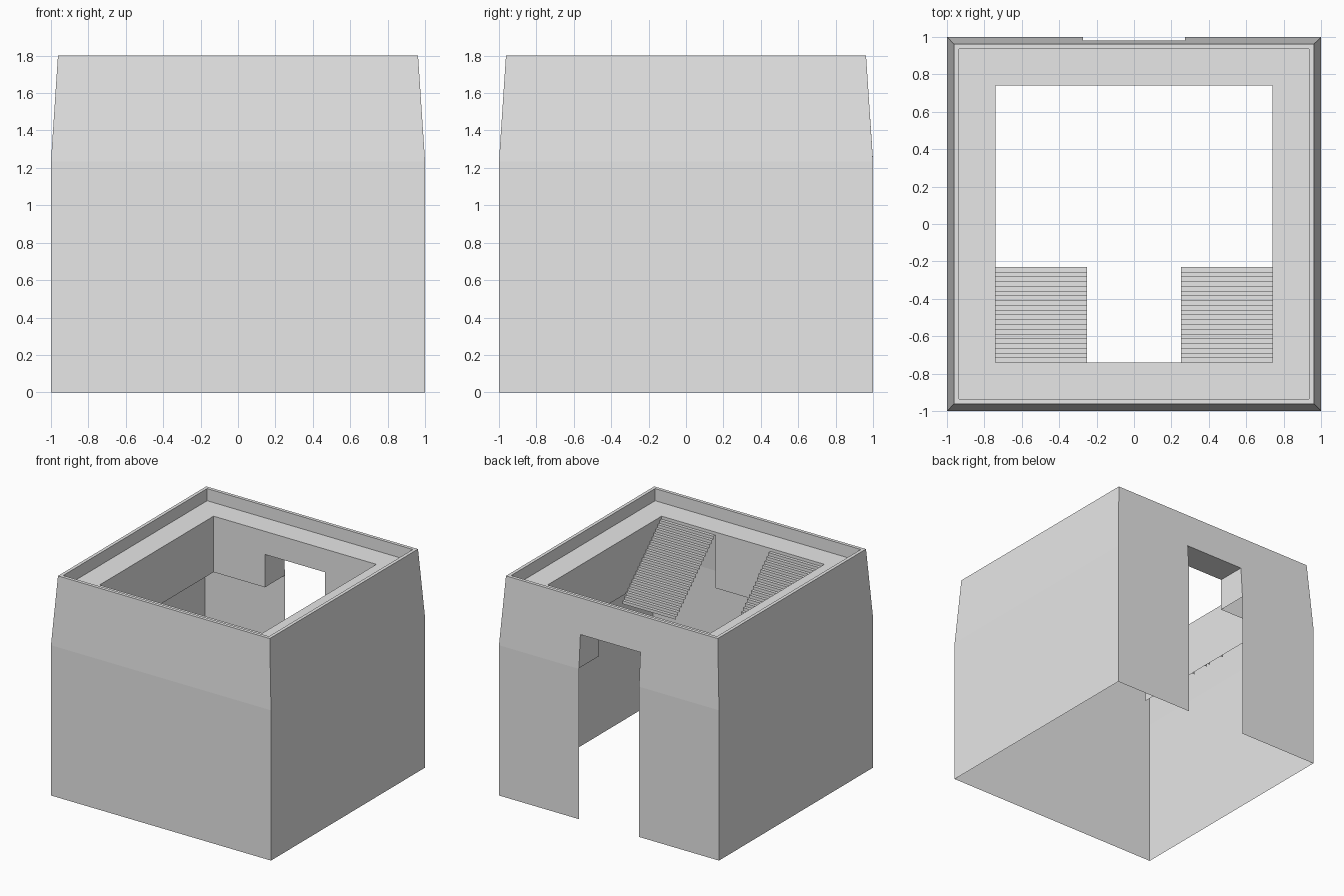
import bpy, bmesh, math
from mathutils import Vector

if "Cube" in bpy.data.objects:
    bpy.data.objects.remove(bpy.data.objects["Cube"])

stone = bpy.data.materials.new("grey stone")
stone.diffuse_color = (0.8, 0.8, 0.8, 1)
stone.use_nodes = True
stone.node_tree.nodes["Principled BSDF"].inputs["Base Color"].default_value = stone.diffuse_color

IN, TOP, GROUND = 0.74, 1.70, 1.24      # courtyard half-width, walkway height, ground level
DOOR_X, DOOR_Z = 0.273, 1.51
STAIR_X = 0.25


def finish(bm, name):
    mesh = bpy.data.meshes.new(name)
    bm.to_mesh(mesh)
    bm.free()
    mesh.materials.append(stone)
    ob = bpy.data.objects.new(name, mesh)
    bpy.context.collection.objects.link(ob)
    return ob


def face(bm, pts):
    return bm.faces.new([bm.verts.new(p) for p in pts])


def split(bm, test, co, no):
    """Cut only the faces that pass the test with a plane."""
    fs = [f for f in bm.faces if test(f.calc_center_median())]
    geom = set(fs)
    for f in fs:
        geom.update(f.edges)
        geom.update(f.verts)
    bmesh.ops.bisect_plane(bm, geom=list(geom), dist=1e-5, plane_co=co, plane_no=no)


def remove(bm, test):
    fs = [f for f in bm.faces if test(f.calc_center_median())]
    bmesh.ops.delete(bm, geom=fs, context='FACES')


# Walls: a square section swept round the court (wall, taper, parapet, walkway, inner skirt)
bm = bmesh.new()
profile = [(1, 0), (1, 1.235), (0.9625, 1.8), (0.935, 1.8), (0.935, TOP), (IN, TOP), (IN, GROUND)]
rings = [[bm.verts.new((sx * r, sy * r, z)) for sx, sy in ((-1, -1), (1, -1), (1, 1), (-1, 1))]
         for r, z in profile]
for a, b in zip(rings, rings[1:]):
    for i in range(4):
        j = (i + 1) % 4
        bm.faces.new((a[i], a[j], b[j], b[i]))


def vertical_back(c):
    return c.y > 0.7 and not (c.z > 1.69)


def front_skirt(c):
    return abs(c.y + IN) < 1e-3 and c.z < 1.69


# Gate opening through the back wall and back skirt
for s in (-1, 1):
    split(bm, vertical_back, (s * DOOR_X, 0, 0), (1, 0, 0))
split(bm, vertical_back, (0, 0, DOOR_Z), (0, 0, 1))
remove(bm, lambda c: c.y > 0.7 and abs(c.x) < DOOR_X and c.z < DOOR_Z)
# Front skirt only stands between the stairs
for s in (-1, 1):
    split(bm, front_skirt, (s * STAIR_X, 0, 0), (1, 0, 0))
remove(bm, lambda c: front_skirt(c) and abs(c.x) > STAIR_X)
# Side skirts are replaced by the arched panels
remove(bm, lambda c: abs(abs(c.x) - IN) < 1e-3 and abs(c.y) < 0.1 and c.z < 1.69)
finish(bm, "walls")

# Gate lining: two jambs and a soffit
bm = bmesh.new()
y_out = 1 - 0.0375 * (DOOR_Z - 1.235) / 0.565
for s in (-1, 1):
    pts = [(s * DOOR_X, IN, GROUND), (s * DOOR_X, 1, GROUND),
           (s * DOOR_X, y_out, DOOR_Z), (s * DOOR_X, IN, DOOR_Z)]
    face(bm, pts if s < 0 else pts[::-1])
    if s > 0:
        face(bm, [(-DOOR_X, IN, DOOR_Z), (-DOOR_X, y_out, DOOR_Z),
                  (DOOR_X, y_out, DOOR_Z), (DOOR_X, IN, DOOR_Z)])
finish(bm, "gate_lining")


# Arched panels on both sides of the court
def arch(cy, r=0.078, spring=1.426, n=8):
    pts = [(cy - r, GROUND)]
    pts += [(cy - r * math.cos(math.pi * k / n), spring + r * math.sin(math.pi * k / n))
            for k in range(n + 1)]
    return pts + [(cy + r, GROUND)]


for s, name in ((-1, "left_arched_panel"), (1, "right_arched_panel")):
    bm = bmesh.new()
    arches = [arch(-0.097), arch(0.097)]
    outline = [(-IN, GROUND)] + arches[0] + arches[1] + [(IN, GROUND), (IN, TOP), (-IN, TOP)]
    pts = [(s * IN, y, z) for y, z in outline]
    f = face(bm, pts if s < 0 else pts[::-1])
    bmesh.ops.triangulate(bm, faces=[f])
    for a in arches:                      # reveals of each arch
        for (y0, z0), (y1, z1) in zip(a, a[1:]):
            q = [(s * IN, y0, z0), (s * IN, y1, z1),
                 (s * (IN + 0.025), y1, z1), (s * (IN + 0.025), y0, z0)]
            face(bm, q if s > 0 else q[::-1])
    finish(bm, name)

# Stairs: stepped strips from the front walkway down to the court
STEPS, RUN, RISE = 20, 0.51 / 20, 0.025
steps = [(-IN, TOP)]
for k in range(STEPS):
    z = TOP - RISE * (k + 1)
    steps += [(-IN + RUN * k, z), (-IN + RUN * (k + 1), z)]
steps.append((steps[-1][0], steps[-1][1] - RISE))
for x0, name in ((-IN, "left_stair"), (STAIR_X, "right_stair")):
    x1 = x0 + IN - STAIR_X
    bm = bmesh.new()
    rows = [(bm.verts.new((x0, y, z)), bm.verts.new((x1, y, z))) for y, z in steps]
    for p, q in zip(rows, rows[1:]):
        bm.faces.new((p[0], p[1], q[1], q[0]))
    finish(bm, name)
